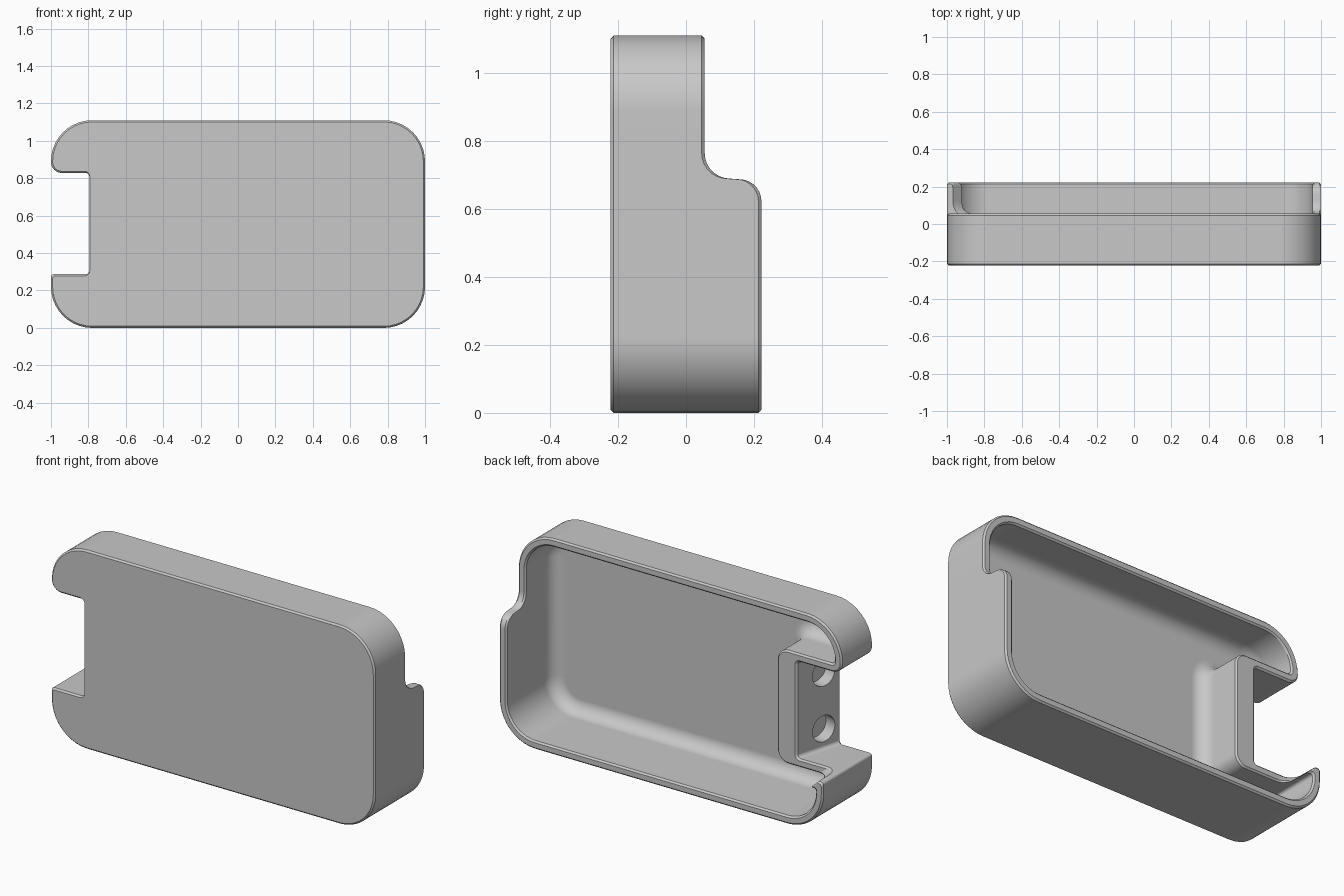
import bpy, bmesh
from math import sin, cos, pi
from mathutils import Vector

if "Cube" in bpy.data.objects:
    bpy.data.objects.remove(bpy.data.objects["Cube"], do_unlink=True)

FRONT, HIGH, LOW = -0.222, 0.222, 0.055   # depth of front face, tall rim, low rim
CHAMFER, WALL, FLOOR, FILLET = 0.009, 0.046, -0.19, 0.075
SLOPE = 0.277                             # lean of the notch wall
ARC = 10

# Outline corners: x, z, radius, inward x sign, inward z sign, concave, rim height
CORNERS = [
    (-1, 0, 0.22, 1, 1, False, HIGH),
    (1, 0, 0.22, -1, 1, False, HIGH),
    (1, 1.11, 0.22, -1, -1, False, LOW),
    (-1, 1.11, 0.22, 1, -1, False, LOW),
    (-1, 0.828, 0.06, 1, 1, False, LOW),
    (-0.797, 0.828, 0.02, 1, 1, True, LOW),
    (-0.797, 0.287, 0.02, 1, -1, True, LOW),
    (-1, 0.287, 0.015, 1, -1, False, HIGH),
]


def step(r1, r2, n=7):
    """Rounded step from the tall rim to the low rim: (distance, height)."""
    angles = [k / n * pi / 2 for k in range(n + 1)]
    top = [(r1 * (sin(a) - 1) - 0.001, HIGH - r1 + r1 * cos(a)) for a in angles]
    low = [(r2 * (1 - cos(a)) + 0.001, LOW + r2 - r2 * sin(a)) for a in angles]
    return top + low


# Steps sit on the right side wall and on the lower lip of the notch
STEPS = {
    1: [((0.468 + t) / 0.67, h) for t, h in step(0.065, 0.075)],
    6: [(1 - (0.02 + t) / 0.29, h) for t, h in reversed(step(0.012, 0.07))],
}


def ring(inset, notch_shift):
    """Rounded outline, moved inwards; returns its points and rim heights."""
    pts, radii, count = [], [], len(CORNERS)
    for x, z, r, sx, sz, concave, _ in CORNERS:
        shift = notch_shift if concave else 0
        pts.append(Vector((x + shift + sx * inset, z + sz * inset)))
        radii.append(r + inset if concave else max(r - inset, min(r, 0.025)))
    scale = [1.0] * count
    for i in range(count):
        j = (i + 1) % count
        fit = min(1, 0.99 * (pts[j] - pts[i]).length / (radii[i] + radii[j]))
        scale[i], scale[j] = min(scale[i], fit), min(scale[j], fit)
    arcs = []
    for i, p in enumerate(pts):
        r = radii[i] * scale[i]
        u = (pts[i - 1] - p).normalized()
        v = (pts[(i + 1) % count] - p).normalized()
        centre = p + (u + v) * r
        turns = [k / ARC * pi / 2 for k in range(ARC + 1)]
        arcs.append([centre - (v * cos(a) + u * sin(a)) * r for a in turns])
    out = []
    for i, arc in enumerate(arcs):
        out += [(p, CORNERS[i][6]) for p in arc]
        after = arcs[(i + 1) % count][0]
        out += [(arc[-1].lerp(after, f), h) for f, h in STEPS.get(i, [])]
    return out


def finish(obj, material):
    """Colour the part and shade it smooth, with flat faces kept flat."""
    obj.data.materials.clear()
    obj.data.materials.append(material)
    bpy.ops.object.select_all(action="DESELECT")
    obj.select_set(True)
    bpy.context.view_layer.objects.active = obj
    bpy.ops.object.shade_smooth_by_angle(angle=pi / 6)
    obj.modifiers.new("flat_faces", "WEIGHTED_NORMAL").keep_sharp = True


grey = bpy.data.materials.new("light_grey")
grey.use_nodes = True
colour = (0.58, 0.58, 0.58, 1)
grey.diffuse_color = colour
grey.node_tree.nodes["Principled BSDF"].inputs["Base Color"].default_value = colour

# Cross-section of the tray: inset, notch wall shift, depth, measured from rim or not
lean = SLOPE * (LOW - FRONT)
INNER = 0.15
sections = [
    (CHAMFER, -CHAMFER / 2, FRONT, False),
    (0, SLOPE * CHAMFER, FRONT + CHAMFER, False),
    (0, lean - SLOPE * CHAMFER, -CHAMFER, True),
    (CHAMFER, lean, 0, True),
    (WALL - CHAMFER, INNER, 0, True),
    (WALL, INNER, -CHAMFER, True),
]
for k in range(7):
    a = k / 6 * pi / 2
    sections.append((WALL + FILLET * (1 - cos(a)), INNER, FLOOR + FILLET * (1 - sin(a)), False))

# Tray shell
bm = bmesh.new()
loops = []
for inset, shift, depth, on_rim in sections:
    loops.append([bm.verts.new((p.x, h + depth if on_rim else depth, p.y))
                  for p, h in ring(inset, shift)])
for a, b in zip(loops, loops[1:]):
    for i in range(len(a)):
        j = (i + 1) % len(a)
        bm.faces.new((a[i], a[j], b[j], b[i]))
bm.faces.new(loops[0])
bm.faces.new(loops[-1])
bmesh.ops.recalc_face_normals(bm, faces=bm.faces)
mesh = bpy.data.meshes.new("tray_shell")
bm.to_mesh(mesh)
bm.free()
tray = bpy.data.objects.new("tray_shell", mesh)
bpy.context.collection.objects.link(tray)

# Two blind round holes in the leaning notch wall
axis = Vector((1, -SLOPE, 0))
hole_y = -0.118
for z in (0.4, 0.71):
    bpy.ops.mesh.primitive_cylinder_add(
        vertices=40, radius=0.073, depth=0.14,
        location=(-0.797 + SLOPE * (hole_y - FRONT), hole_y, z),
        rotation=axis.to_track_quat("Z", "Y").to_euler())
    cutter = bpy.context.object
    cutter.name = "hole_cutter"
    cutter.hide_render = True
    cut = tray.modifiers.new("hole", "BOOLEAN")
    cut.operation, cut.solver, cut.object = "DIFFERENCE", "EXACT", cutter
    bpy.context.view_layer.objects.active = tray
    bpy.ops.object.modifier_apply(modifier=cut.name)
    bpy.data.objects.remove(cutter, do_unlink=True)

finish(tray, grey)
